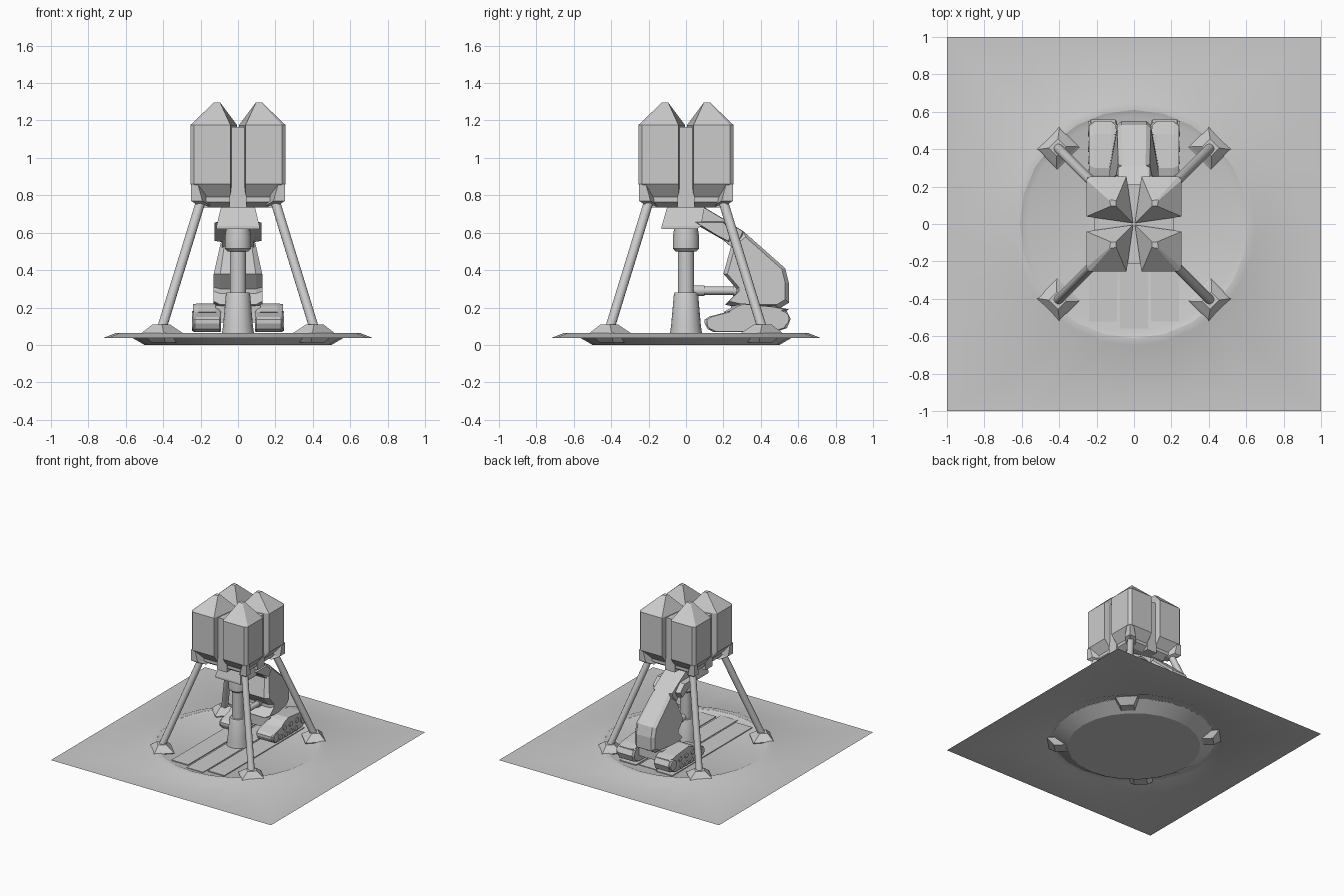
import bpy, bmesh, math
from mathutils import Vector, Matrix

if "Cube" in bpy.data.objects:
    bpy.data.objects.remove(bpy.data.objects["Cube"])

grey = bpy.data.materials.new("plain grey")
grey.diffuse_color = (0.6, 0.6, 0.6, 1)
grey.use_nodes = True
grey.node_tree.nodes["Principled BSDF"].inputs["Base Color"].default_value = grey.diffuse_color


def finish(name, bm, smooth=None, closed=True):
    if closed:
        bmesh.ops.recalc_face_normals(bm, faces=bm.faces)
    me = bpy.data.meshes.new(name)
    bm.to_mesh(me)
    bm.free()
    me.materials.append(grey)
    ob = bpy.data.objects.new(name, me)
    bpy.context.collection.objects.link(ob)
    if smooth:
        bpy.context.view_layer.objects.active = ob
        ob.select_set(True)
        bpy.ops.object.shade_smooth_by_angle(angle=math.radians(smooth))
        ob.select_set(False)
    return ob


def loft(name, rings, smooth=None):
    """Skin a stack of equal-length point rings and cap both ends."""
    bm = bmesh.new()
    vs = [[bm.verts.new(p) for p in r] for r in rings]
    n = len(vs[0])
    for a, b in zip(vs, vs[1:]):
        for i in range(n):
            bm.faces.new((a[i], a[(i + 1) % n], b[(i + 1) % n], b[i]))
    bm.faces.new(vs[0][::-1])
    bm.faces.new(vs[-1])
    return finish(name, bm, smooth)


def circle(r, z, n):
    return [(r * math.cos(2 * math.pi * i / n), r * math.sin(2 * math.pi * i / n), z) for i in range(n)]


def lathe(name, prof, n=16, smooth=35):
    return loft(name, [circle(r, z, n) for r, z in prof], smooth)


def rect(x0, x1, y0, y1, z):
    return [(x0, y0, z), (x1, y0, z), (x1, y1, z), (x0, y1, z)]


def box(name, x0, x1, y0, y1, z0, z1):
    return loft(name, [rect(x0, x1, y0, y1, z0), rect(x0, x1, y0, y1, z1)])


def rod(name, a, b, r, n=12):
    a, b = Vector(a), Vector(b)
    q = (b - a).to_track_quat('Z', 'Y')
    rings = [[p + q @ Vector(c) for c in circle(r, 0, n)] for p in (a, b)]
    return loft(name, rings, 35)


def side_profile(name, yz, stations):
    """Profile in y/z, repeated at (x, scale) stations about its middle."""
    cy = sum(p[0] for p in yz) / len(yz)
    cz = sum(p[1] for p in yz) / len(yz)
    return loft(name, [[(x, cy + (y - cy) * s, cz + (z - cz) * s) for y, z in yz] for x, s in stations])


# Ground sheet with a raised circular rim and round opening
N = 24
bm = bmesh.new()
square = []
for x, y, z in circle(1, 0.037, N):
    k = 1 / max(abs(x), abs(y))
    square.append((x * k, y * k, z))
rings = [[bm.verts.new(p) for p in r] for r in
         (square, circle(0.72, 0.037, N), circle(0.65, 0.065, N), circle(0.61, 0.065, N))]
for a, b in zip(rings, rings[1:]):
    for i in range(N):
        bm.faces.new((a[i], a[(i + 1) % N], b[(i + 1) % N], b[i]))
finish("ground_and_rim", bm, 25, closed=False)

# Sunken pad with tapered underside
lathe("landing_pad", [(0.5, 0), (0.61, 0.064), (0.575, 0.052)], N, 20)

# Raised lanes on the pad
for s in (-1, 1):
    box("pad_lane", s * 0.165 - 0.075, s * 0.165 + 0.075, -0.52, 0.52, 0.05, 0.059)
box("pad_centre_lane", -0.075, 0.075, -0.56, 0.5, 0.05, 0.057)

# Central column with collars and flared neck
lathe("column_base", [(0.087, 0.052), (0.08, 0.1), (0.065, 0.27), (0.06, 0.28)])
lathe("column_shaft", [(0.044, 0.27), (0.044, 0.52)])
lathe("column_collar", [(0.055, 0.5), (0.07, 0.515), (0.07, 0.58), (0.062, 0.63)])
loft("neck", [rect(-0.115, 0.115, -0.13, 0.06, 0.62), rect(-0.115, 0.115, -0.13, 0.08, 0.635),
              rect(-0.09, 0.09, -0.1, 0.1, 0.74)])

# Hopper base frame and core
loft("hopper_base", [rect(-0.155, 0.155, -0.155, 0.155, 0.735), rect(-0.2, 0.2, -0.2, 0.2, 0.765),
                     rect(-0.2, 0.2, -0.2, 0.2, 0.83)])
box("hopper_core_x", -0.21, 0.21, -0.045, 0.045, 0.735, 1.165)
box("hopper_core_y", -0.045, 0.045, -0.21, 0.21, 0.735, 1.165)

for sx in (-1, 1):
    for sy in (-1, 1):
        def quad(pts, z):
            return [(sx * x, sy * y, z) for x, y in pts]
        # Hopper bin: tapered bottom, straight walls, ridged roof
        body = [(0.255, 0.04), (0.255, 0.235), (0.235, 0.255), (0.04, 0.255), (0.005, 0.005)]
        low = [(0.2, 0.04), (0.2, 0.19), (0.19, 0.2), (0.04, 0.2), (0.005, 0.005)]
        peak = [(0.125, 0.095), (0.13, 0.125), (0.125, 0.13), (0.095, 0.125), (0.095, 0.095)]
        loft("hopper_bin", [quad(low, 0.79), quad(body, 0.86), quad(body, 1.175), quad(peak, 1.295)])
        # Corner bracket, leg and foot
        loft("leg_bracket", [quad([(0.15, 0.15), (0.2, 0.15), (0.215, 0.215), (0.15, 0.2)], 0.745),
                             quad([(0.15, 0.15), (0.25, 0.19), (0.25, 0.25), (0.19, 0.25)], 0.77),
                             quad([(0.15, 0.15), (0.252, 0.215), (0.252, 0.252), (0.215, 0.252)], 0.86)])
        rod("support_leg", (sx * 0.195, sy * 0.195, 0.78), (sx * 0.41, sy * 0.41, 0.08), 0.026)
        rot = Matrix.Rotation(math.atan2(sy, sx), 3, 'Z')
        foot = [rect(0.5, 0.6, -0.05, 0.05, 0.012), rect(0.495, 0.65, -0.085, 0.085, 0.06),
                rect(0.51, 0.64, -0.075, 0.075, 0.072), rect(0.55, 0.61, -0.035, 0.035, 0.11)]
        loft("leg_foot", [[rot @ Vector(p) for p in r] for r in foot])

# Digger body and the boom joining it to the neck
body = [(0.21, 0.215), (0.3, 0.195), (0.5, 0.195), (0.55, 0.225), (0.55, 0.33), (0.53, 0.41),
        (0.31, 0.605), (0.25, 0.56), (0.2, 0.38), (0.27, 0.3), (0.27, 0.275)]


def body_section(x, inner):
    # the sides slope in towards the top and the back
    return [(x * (1 - 0.35 * max(0, (z - 0.38) / 0.23)) * (1 - 0.3 * max(0, (y - 0.3) / 0.25)),
             y + (0.38 - y) * inner, z + (0.37 - z) * inner) for y, z in body]


loft("digger_body", [body_section(-0.13, 0.12), body_section(-0.095, 0), body_section(0.095, 0),
                     body_section(0.13, 0.12)])
boom = [(0.0, 0.735), (0.1, 0.735), (0.2, 0.675), (0.31, 0.605), (0.27, 0.5), (0.2, 0.56), (0.06, 0.64)]
side_profile("digger_boom", boom, [(-0.085, 0.95), (-0.07, 1), (0.07, 1), (0.085, 0.95)])
for s in (-1, 1):
    side_profile("boom_flap", [(0.04, 0.66), (0.2, 0.66), (0.26, 0.6), (0.23, 0.55), (0.17, 0.58)],
                 [(s * 0.085, 1), (s * 0.125, 0.9)])

# Ram between the column and the digger
rod("ram_rod", (0, 0.04, 0.29), (0, 0.3, 0.29), 0.022)
rod("ram_cap", (0, 0.04, 0.29), (0, 0.1, 0.29), 0.029)
rod("ram_sleeve", (0, 0.25, 0.29), (0, 0.29, 0.29), 0.029)

# Tracks with wheels, plus their upper guards and axle
track = [(0.1, 0.115), (0.115, 0.085), (0.15, 0.068), (0.48, 0.07), (0.54, 0.09), (0.56, 0.14),
         (0.54, 0.18), (0.5, 0.192), (0.27, 0.19), (0.12, 0.15), (0.1, 0.135)]
guard = [(0.2, 0.175), (0.26, 0.21), (0.3, 0.222), (0.48, 0.205), (0.55, 0.19), (0.5, 0.16)]
for s in (-1, 1):
    side_profile("track", track, [(s * 0.09, 0.94), (s * 0.1, 1), (s * 0.23, 1), (s * 0.24, 0.94)])
    side_profile("track_guard", guard, [(s * 0.095, 0.85), (s * 0.12, 1), (s * 0.21, 1), (s * 0.24, 0.85)])
    wheels = [(0.145, 0.115, 0.034), (0.51, 0.14, 0.042)]
    wheels += [(0.21 + 0.065 * i, 0.095, 0.02) for i in range(4)]
    wheels += [(0.26 + 0.08 * i, 0.155, 0.02) for i in range(3)]
    for y, z, r in wheels:
        rod("track_wheel", (s * 0.22, y, z), (s * 0.247, y, z), r)
box("track_axle", -0.12, 0.12, 0.24, 0.48, 0.12, 0.21)
